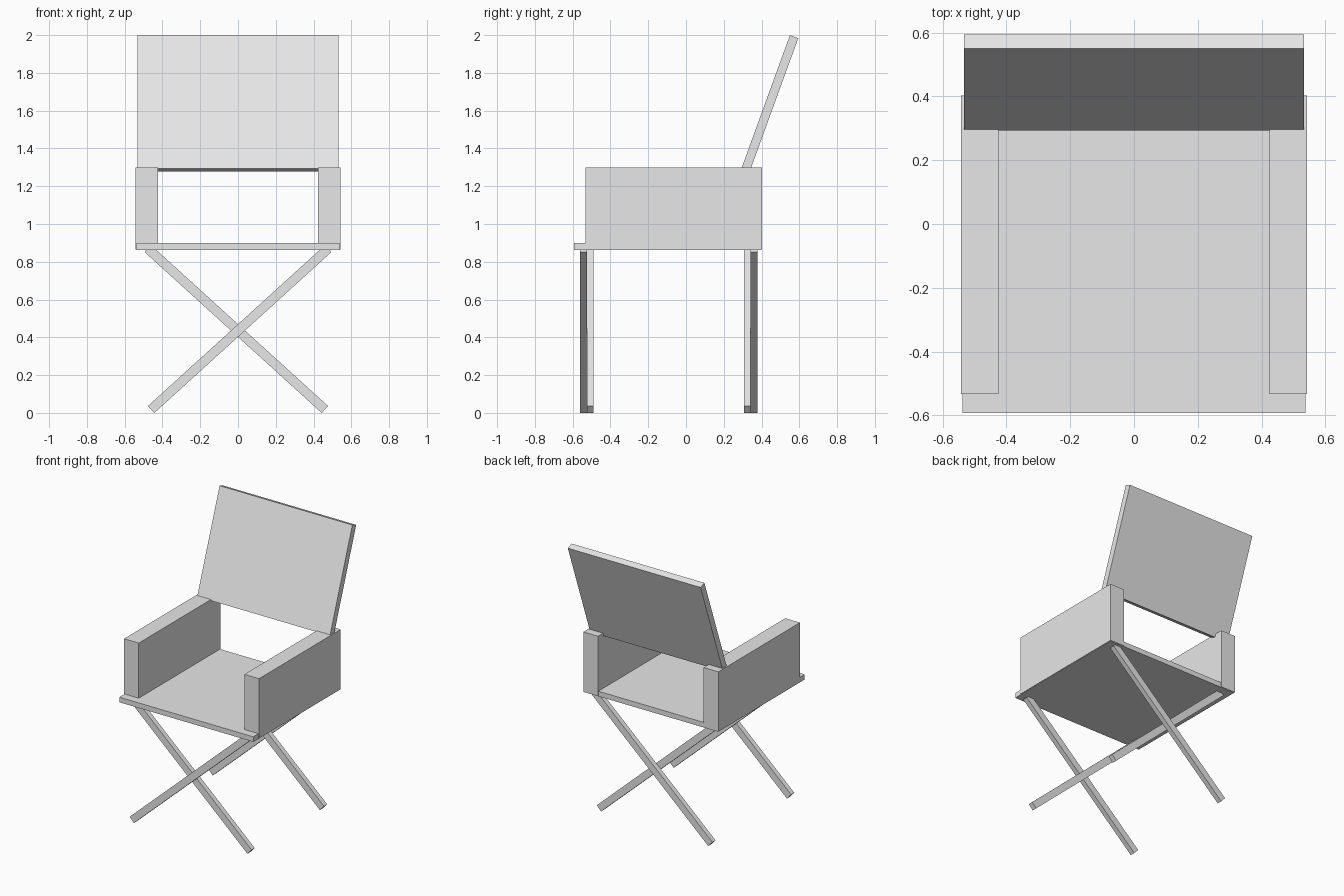
import bpy
import math
from mathutils import Vector

default_cube = bpy.data.objects.get("Cube")
if default_cube:
    bpy.data.objects.remove(default_cube, do_unlink=True)

# Single pale grey finish
grey = bpy.data.materials.new("pale_grey")
grey.use_nodes = True
colour = (0.8, 0.8, 0.8, 1)
grey.diffuse_color = colour
grey.node_tree.nodes["Principled BSDF"].inputs["Base Color"].default_value = colour


def box(name, centre, size, rotation=(0, 0, 0)):
    """Flat-faced box with its scale applied to the mesh."""
    bpy.ops.mesh.primitive_cube_add(size=1, location=centre, rotation=rotation)
    part = bpy.context.object
    part.name = name
    for v in part.data.vertices:
        v.co *= Vector(size)
    part.data.materials.append(grey)
    return part


def span_box(name, low, high):
    low, high = Vector(low), Vector(high)
    return box(name, (low + high) / 2, high - low)


# Seat board
span_box("seat", (-0.538, -0.593, 0.863), (0.538, 0.4, 0.9))

# Solid arm panels
for side, label in ((1, "left"), (-1, "right")):
    box(f"{label}_arm", (side * 0.483, -0.065, 1.083), (0.118, 0.936, 0.434))

# Reclined backrest, its lower corners sunk into the arms
tilt = math.radians(20)
front_bottom = Vector((0, 0.293, 1.293))
up = Vector((0, math.sin(tilt), math.cos(tilt)))
back = Vector((0, math.cos(tilt), -math.sin(tilt)))
height, thickness = 0.752, 0.047
box("backrest", front_bottom + up * height / 2 + back * thickness / 2,
    (1.066, thickness, height), (-tilt, 0, 0))

# Crossed legs: the pair leaning to the left lies outermost at each end
bar, depth = 0.05, 0.036
for y, outward, label in ((-0.525, -1, "front"), (0.342, 1, "back")):
    for lean, name in ((1, "rising_left"), (-1, "rising_right")):
        foot = Vector((-lean * 0.46, 0, 0.018))
        top = Vector((lean * 0.478, 0, 0.87))
        direction = top - foot
        centre = (foot + top) / 2
        centre.y = y + outward * lean * depth / 2
        angle = math.atan2(direction.x, direction.z)
        box(f"{label}_leg_{name}", centre, (bar, depth, direction.length), (0, angle, 0))
